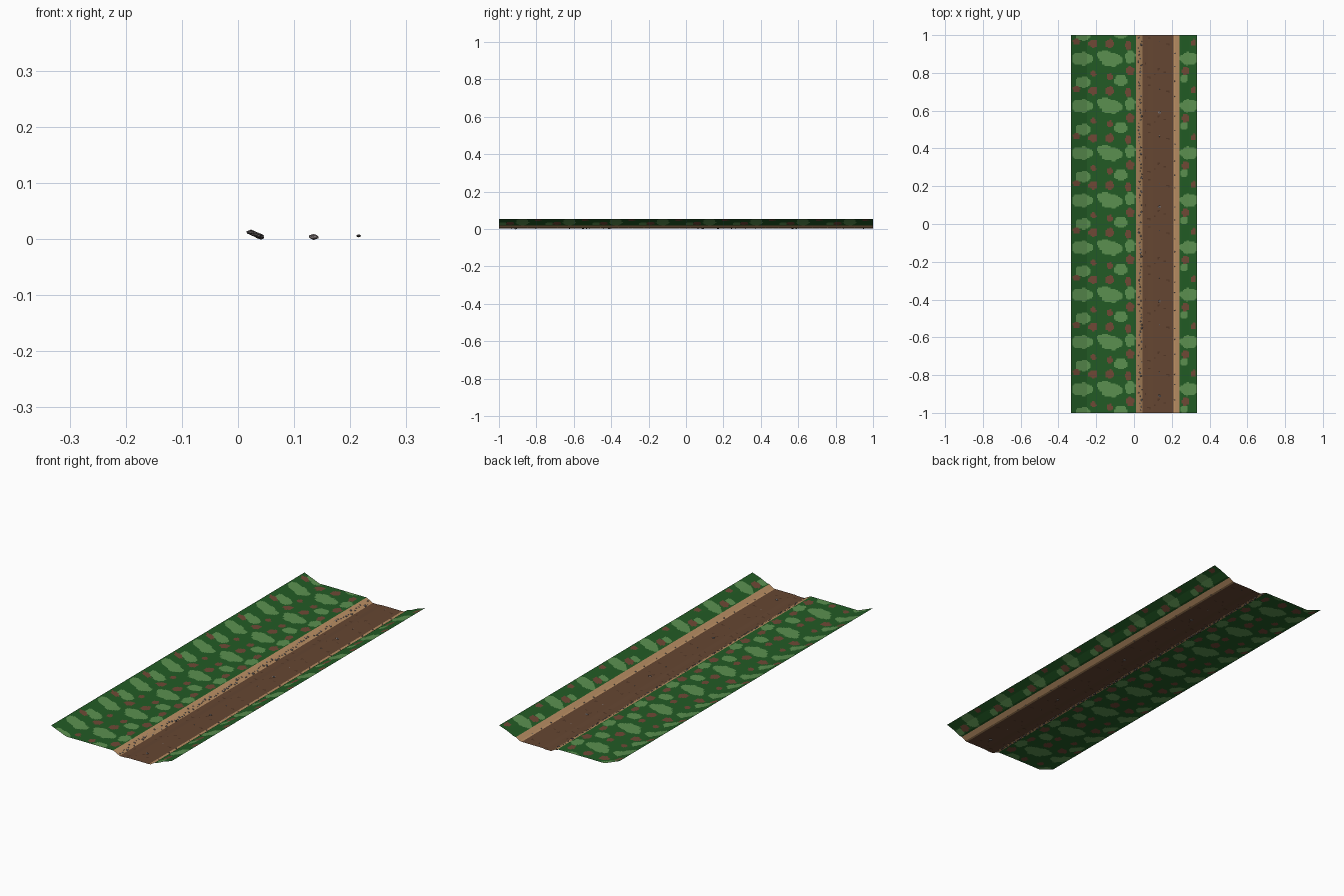
import bpy, bmesh, math, random
from mathutils import Matrix, Vector

if "Cube" in bpy.data.objects:
    bpy.data.objects.remove(bpy.data.objects["Cube"])

random.seed(4)
TILE = 0.25          # the ground pattern repeats every quarter unit along y


def material(name, rgb):
    m = bpy.data.materials.new(name)
    m.diffuse_color = (*rgb, 1)
    m.use_nodes = True
    m.node_tree.nodes["Principled BSDF"].inputs["Base Color"].default_value = m.diffuse_color
    return m


DARK = material("dark grass green", (0.016, 0.105, 0.018))
LIGHT = material("light grass green", (0.105, 0.28, 0.08))
PATCH = material("bare earth brown", (0.16, 0.066, 0.036))
DIRT = material("path brown", (0.13, 0.062, 0.032))
SPECK = material("dark path brown", (0.085, 0.038, 0.02))
TAN = material("bank tan", (0.50, 0.28, 0.13))
STONE = material("stone grey", (0.21, 0.18, 0.18))

# ground patches per tile: centre x, centre y inside the tile, radius x, radius y
LIGHT_SPOTS = [(-0.275, 0.125, 0.058, 0.034), (-0.12, 0.12, 0.058, 0.036),
               (-0.155, 0.14, 0.04, 0.03), (-0.02, 0.135, 0.028, 0.034),
               (-0.27, 0.0, 0.04, 0.03), (-0.07, 0.01, 0.036, 0.03),
               (0.29, 0.125, 0.048, 0.034), (0.265, 0.02, 0.02, 0.022)]
EARTH_SPOTS = [(-0.217, 0.205, 0.024, 0.022), (-0.128, 0.205, 0.022, 0.024),
               (-0.02, 0.06, 0.022, 0.024), (-0.127, 0.03, 0.016, 0.018),
               (-0.03, 0.195, 0.016, 0.024), (-0.305, 0.215, 0.02, 0.016),
               (-0.215, 0.045, 0.016, 0.016), (0.272, 0.06, 0.02, 0.022),
               (0.315, 0.21, 0.014, 0.018)]


def inside(spots, x, y):
    """True where a point falls in one of the rough-edged repeating spots."""
    for cx, cy, rx, ry in spots:
        dy = (y - cy + TILE / 2) % TILE - TILE / 2
        dx = x - cx
        a = math.atan2(dy, dx)
        rough = 1 + 0.12 * math.sin(5 * a + cx * 40)
        if (dx / rx) ** 2 + (dy / ry) ** 2 < rough:
            return True
    return False


def grass_rule(x, y):
    if inside(EARTH_SPOTS, x, y):
        return 2
    return 1 if inside(LIGHT_SPOTS, x, y) else 0


specks = [(random.uniform(0.05, 0.2), random.uniform(0, TILE), 0.006, 0.004)
          for _ in range(9)]


def path_rule(x, y):
    return 1 if inside(specks, x, y) else 0


def strip(name, profile, mats, rule, step=0.0065, rows=320):
    """Sweep an (x, z) profile along y as a fine grid coloured by a rule."""
    cols = [profile[0]]
    for (x0, z0), (x1, z1) in zip(profile, profile[1:]):
        n = max(1, round((x1 - x0) / step))
        cols += [(x0 + (x1 - x0) * i / n, z0 + (z1 - z0) * i / n)
                 for i in range(1, n + 1)]
    bm = bmesh.new()
    grid = [[bm.verts.new((x, -1 + 2 * j / rows, z)) for x, z in cols]
            for j in range(rows + 1)]
    for a, b in zip(grid, grid[1:]):
        for i in range(len(cols) - 1):
            f = bm.faces.new((a[i], a[i + 1], b[i + 1], b[i]))
            c = f.calc_center_median()
            f.material_index = rule(c.x, c.y)
    finish(name, bm, mats)


def finish(name, bm, mats):
    me = bpy.data.meshes.new(name)
    bm.to_mesh(me)
    bm.free()
    for m in mats:
        me.materials.append(m)
    bpy.context.collection.objects.link(bpy.data.objects.new(name, me))


def stone(bm, x, y, z, size):
    scale = Vector([random.uniform(0.7, 1.2) * size for _ in range(3)])
    scale.z *= 0.6
    m = (Matrix.Translation((x, y, z))
         @ Matrix.Rotation(random.uniform(0, 6.28), 4, 'Z')
         @ Matrix.Diagonal((*scale, 1)))
    bmesh.ops.create_icosphere(bm, subdivisions=1, radius=1, matrix=m)


# grass on both sides, rising at the outer edges
GRASS = [DARK, LIGHT, PATCH]
strip("left_grass", [(-0.333, 0.053), (-0.25, 0.02), (-0.15, 0.0205), (0.01, 0.02)],
      GRASS, grass_rule)
strip("right_grass", [(0.24, 0.02), (0.252, 0.021), (0.29, 0.039), (0.333, 0.053)],
      GRASS, grass_rule)

# sunken path and its sandy banks
strip("dirt_path", [(0.045, 0.002), (0.075, 0.002), (0.1, 0.0045), (0.208, 0.0045)],
      [DIRT, SPECK], path_rule)
strip("left_bank", [(0.01, 0.02), (0.03, 0.011), (0.045, 0.002)], [TAN],
      lambda x, y: 0, 0.02, 40)
strip("right_bank", [(0.208, 0.0045), (0.218, 0.006), (0.24, 0.02)], [TAN],
      lambda x, y: 0, 0.02, 40)

# stones tumbling down the left bank, a few along the right bank foot
bm = bmesh.new()
for k in range(110):
    y = -0.985 + 1.97 * k / 109
    x = random.uniform(0.022, 0.041)
    stone(bm, x, y, 0.0225 - 0.45 * x, random.uniform(0.004, 0.008))
for k in range(24):
    stone(bm, 0.215, -0.96 + 0.08 * k + random.uniform(0, 0.04), 0.006, 0.004)
finish("bank_stones", bm, [STONE])

# single pebbles set in the middle of the path
bm = bmesh.new()
for y in (-0.91, -0.41, 0.09, 0.59):
    stone(bm, 0.135, y, 0.004, 0.009)
for k in range(8):
    stone(bm, 0.135, -0.91 + 0.25 * k + 0.125, 0.0042, 0.0035)
finish("path_pebbles", bm, [STONE])
